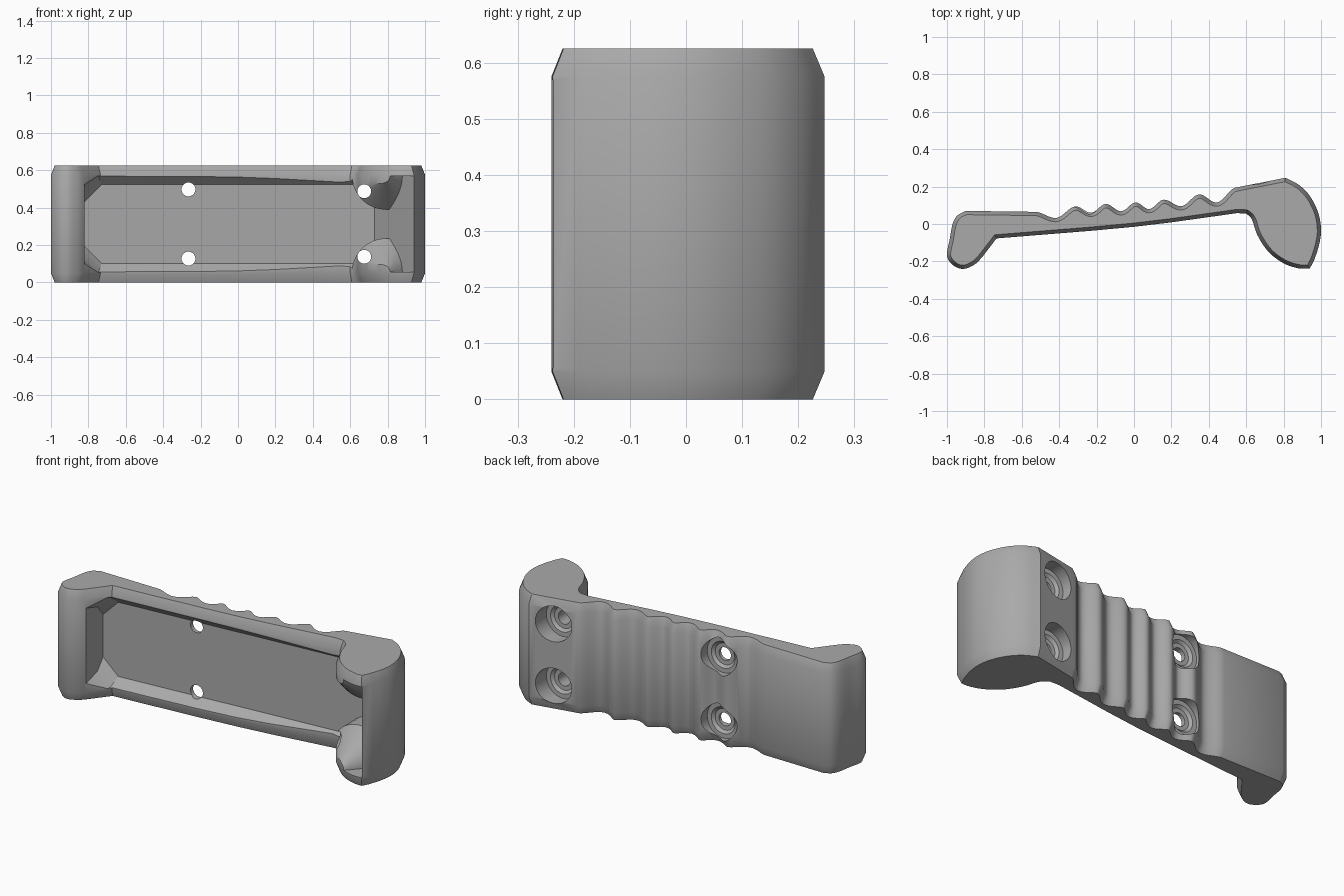
import bpy, bmesh, math
from mathutils import Vector, Matrix

if "Cube" in bpy.data.objects:
    bpy.data.objects.remove(bpy.data.objects["Cube"], do_unlink=True)

HEIGHT, BEVEL = 0.625, 0.05
MID = HEIGHT / 2

# Material
grey = bpy.data.materials.new("satin grey")
grey.use_nodes = True
grey.diffuse_color = (0.4, 0.4, 0.4, 1)
grey.node_tree.nodes["Principled BSDF"].inputs["Base Color"].default_value = (0.4, 0.4, 0.4, 1)


def make_object(name, bm):
    bmesh.ops.recalc_face_normals(bm, faces=bm.faces)
    mesh = bpy.data.meshes.new(name)
    bm.to_mesh(mesh)
    bm.free()
    mesh.materials.append(grey)
    obj = bpy.data.objects.new(name, mesh)
    bpy.context.collection.objects.link(obj)
    return obj


def spline(points, steps=5):
    """Smooth curve through the points."""
    p = [Vector(q) for q in points]
    p = [2 * p[0] - p[1]] + p + [2 * p[-1] - p[-2]]
    out = []
    for a, b, c, d in zip(p, p[1:], p[2:], p[3:]):
        for i in range(steps):
            t = i / steps
            out.append(0.5 * (2 * b + (c - a) * t + (2 * a - 5 * b + 4 * c - d) * t ** 2
                              + (3 * b - a - 3 * c + d) * t ** 3))
    return out + [p[-2]]


def ripple(points, steps=8):
    """Cosine waves between successive crests and troughs."""
    out = []
    for (x0, y0), (x1, y1) in zip(points, points[1:]):
        for i in range(steps):
            t = i / steps
            out.append(Vector((x0 + (x1 - x0) * t,
                               y0 + (y1 - y0) * (1 - math.cos(math.pi * t)) / 2)))
    return out


def inset(loop, d):
    """Move a counter-clockwise loop inwards."""
    out = []
    for i, p in enumerate(loop):
        a = (p - loop[i - 1]).normalized()
        b = (loop[(i + 1) % len(loop)] - p).normalized()
        n = Vector((-a.y - b.y, a.x + b.x)).normalized()
        out.append(p + n * d / max(0.6, n.dot(Vector((-a.y, a.x)))))
    return out


def cut(target, cutter):
    """Subtract the cutter, then discard it."""
    mod = target.modifiers.new("cut", 'BOOLEAN')
    mod.operation, mod.solver, mod.object = 'DIFFERENCE', 'EXACT', cutter
    bpy.context.view_layer.objects.active = target
    bpy.ops.object.modifier_apply(modifier=mod.name)
    bpy.data.objects.remove(cutter, do_unlink=True)


def turned(name, x, z, profile, sides=40):
    """Round solid along y from (y, radius) pairs."""
    bm = bmesh.new()
    rings = []
    for y, r in profile:
        rings.append([bm.verts.new((x + r * math.cos(2 * math.pi * i / sides), y,
                                    z + r * math.sin(2 * math.pi * i / sides)))
                      for i in range(sides)])
    for a, b in zip(rings, rings[1:]):
        for i in range(sides):
            bm.faces.new((a[i - 1], a[i], b[i], b[i - 1]))
    bm.faces.new(rings[0])
    bm.faces.new(rings[-1])
    return make_object(name, bm)


# Handle outline, counter-clockwise: left hook, front line, right lobe, rippled back
left_hook = spline([(-0.9, 0.07), (-0.945, 0.045), (-0.97, 0), (-0.985, -0.08), (-1, -0.17),
                    (-0.965, -0.222), (-0.91, -0.24), (-0.85, -0.215), (-0.81, -0.175)])
neck = spline([(-0.735, -0.077), (0, -0.015), (0.55, 0.058)], 3)
lobe_front = spline([(0.6, 0.056), (0.63, 0.025), (0.66, -0.06), (0.72, -0.15),
                     (0.8, -0.21), (0.88, -0.237), (0.94, -0.238)])
lobe_back = spline([(0.965, -0.19), (0.99, -0.11), (1, -0.03), (0.985, 0.06),
                    (0.94, 0.15), (0.88, 0.21), (0.81, 0.247)])
back = ripple([(0.55, 0.196), (0.44, 0.115), (0.35, 0.158), (0.25, 0.095), (0.16, 0.13),
               (0.08, 0.08), (0.01, 0.115), (-0.07, 0.068), (-0.15, 0.107), (-0.23, 0.06),
               (-0.31, 0.094), (-0.42, 0.032), (-0.53, 0.065)])
outline = left_hook + neck + lobe_front + lobe_back + back + [Vector((-0.53, 0.065))]
small = inset(outline, 0.02)

# Body with chamfered ends
bm = bmesh.new()
layers = [(small, 0), (outline, BEVEL), (outline, HEIGHT - BEVEL), (small, HEIGHT)]
rings = [[bm.verts.new((p.x, p.y, z)) for p in loop] for loop, z in layers]
for a, b in zip(rings, rings[1:]):
    for i in range(len(a)):
        bm.faces.new((a[i - 1], a[i], b[i], b[i - 1]))
bm.faces.new(rings[0])
bm.faces.new(rings[-1])
handle = make_object("handle_body", bm)

# Drafted front pocket: (left y, right y, right x, half height, corner cut)
bm = bmesh.new()
for yl, yr, xr, h, c in [(-0.035, 0.087, 0.73, 0.21, 0.09), (-0.085, 0.037, 0.763, 0.257, 0.075),
                         (-0.3, -0.3, 0.982, 0.257, 0.01)]:
    for s in (-1, 1):
        for x, z in [(-0.82, h - c), (-0.82 + c, h), (xr, h)]:
            y = yl + (yr - yl) * (x + 0.82) / (xr + 0.82)
            bm.verts.new((x, y, MID + s * z))
hull = bmesh.ops.convex_hull(bm, input=bm.verts)
bmesh.ops.delete(bm, geom=list({g for g in hull["geom_interior"] + hull["geom_unused"]}),
                 context='VERTS')
bmesh.ops.dissolve_limit(bm, angle_limit=0.01, verts=bm.verts, edges=bm.edges)
pocket = make_object("pocket_cutter", bm)

# Tapered bosses left standing in the lobe corners
for s in (-1, 1):
    cut(pocket, turned("boss", 0.79, MID + s * 0.257,
                       [(-0.24, 0.003), (-0.035, 0.18), (0.2, 0.18)]))
cut(handle, pocket)

# Screw holes with stepped counterbores on the back
for x, dz, seat, rim in [(-0.265, 0.185, 0.045, 0.1), (0.675, 0.175, 0.14, 0.1)]:
    for s in (-1, 1):
        cut(handle, turned("screw_cutter", x, MID + s * dz,
                           [(-0.4, 0.037), (seat - 0.015, 0.037), (seat - 0.014, 0.06),
                            (seat, 0.075), (seat + 0.001, rim), (0.4, rim)]))

# Smooth curves, sharp edges
bpy.ops.object.select_all(action='DESELECT')
handle.select_set(True)
bpy.context.view_layer.objects.active = handle
bpy.ops.object.shade_smooth_by_angle(angle=math.radians(28))
